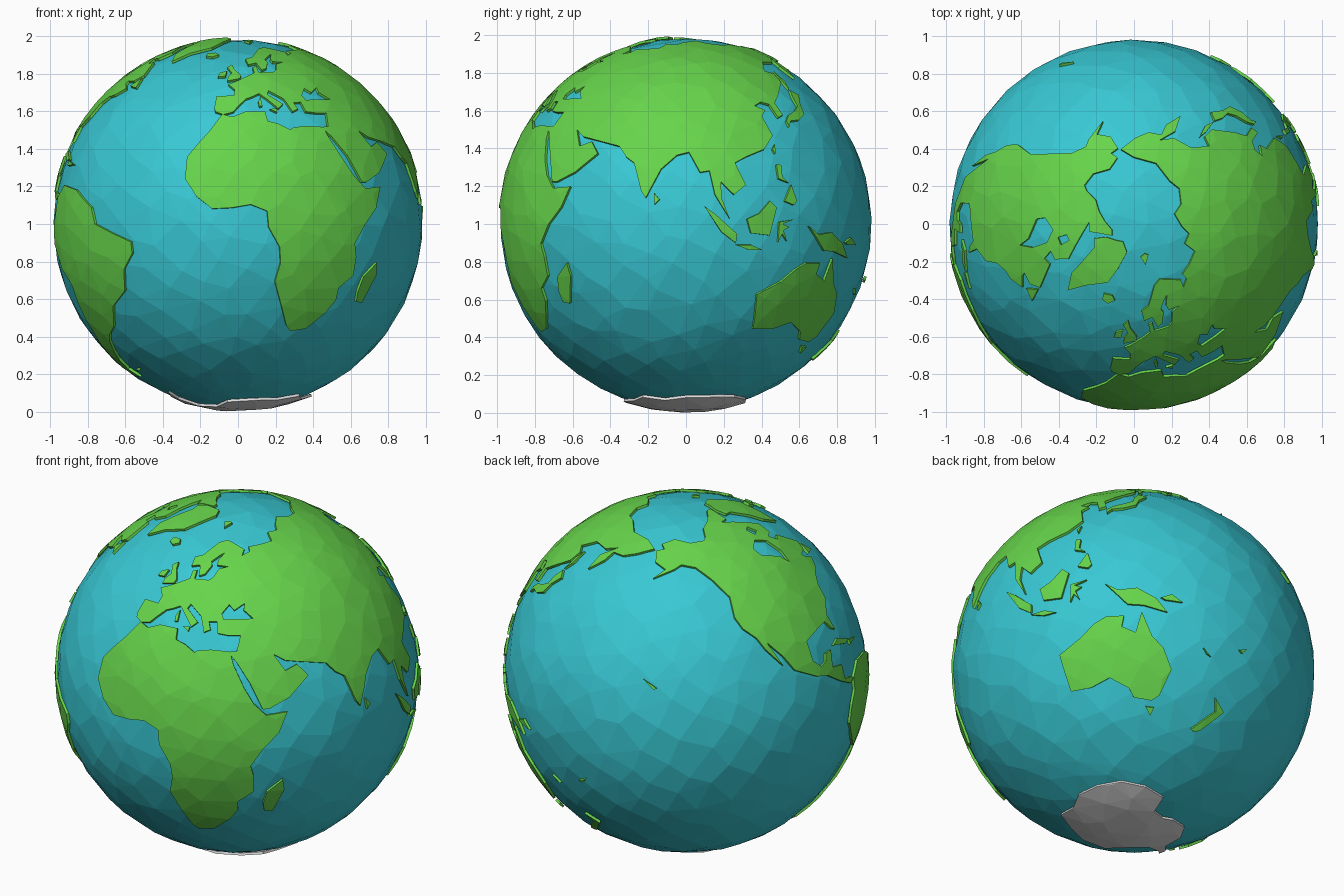
import bpy, bmesh, math, random
from mathutils import Vector
from mathutils.geometry import delaunay_2d_cdt

random.seed(4)
CENTRE = Vector((0, 0, 1))


def material(name, rgb):
    m = bpy.data.materials.new(name)
    m.diffuse_color = (*rgb, 1)
    return m


BLUE = material("sea blue", (0.04, 0.58, 0.66))
GREEN = material("land green", (0.135, 0.66, 0.07))
WHITE = material("ice white", (0.78, 0.77, 0.77))


def on_sphere(lon, lat):
    a, b = math.radians(lon), math.radians(lat)
    return Vector((math.cos(b) * math.sin(a), -math.cos(b) * math.cos(a), math.sin(b)))


def scatter(count, jitter):
    """Evenly spread, slightly irregular points on the unit sphere."""
    pts = []
    for i in range(count):
        z = 1 - (2 * i + 1) / count
        r, a = math.sqrt(1 - z * z), i * math.pi * (3 - math.sqrt(5))
        p = Vector((r * math.cos(a), r * math.sin(a), z))
        pts.append((p + Vector([random.uniform(-jitter, jitter) for _ in range(3)])).normalized())
    return pts


def finish(name, bm, mat):
    me = bpy.data.meshes.new(name)
    bm.to_mesh(me)
    bm.free()
    me.materials.append(mat)
    ob = bpy.data.objects.new(name, me)
    bpy.context.collection.objects.link(ob)
    return ob


def inside(p, loops):
    hit = False
    for lp in loops:
        for a, b in zip(lp, lp[1:] + lp[:1]):
            if (a.y > p.y) != (b.y > p.y) and p.x < a.x + (p.y - a.y) * (b.x - a.x) / (b.y - a.y):
                hit = not hit
    return hit


def coast(points):
    """Lon/lat outline to sphere points, with long edges divided."""
    ring = [on_sphere(*p) for p in points]
    out = []
    for a, b in zip(ring, ring[1:] + ring[:1]):
        n = max(1, math.ceil(a.angle(b) / 0.17))
        out += [a.lerp(b, k / n).normalized() for k in range(n)]
    return out


INNER = scatter(720, 0.035)


def land(name, outline, holes=(), mat=GREEN, radius=0.996):
    """Faceted plate that follows the globe inside a coastline."""
    rings = [coast(o) for o in (outline, *holes)]
    c = sum(rings[0], Vector()).normalized()
    e = Vector((0, 0, 1)).cross(c).normalized()
    n = c.cross(e)

    def flat(v):
        q = Vector((v.dot(e), v.dot(n)))
        return q.normalized() * c.angle(v) if q.length > 1e-6 else Vector((0, 0))

    def curved(q):
        d = q.length
        u = q / d if d > 1e-9 else q
        return c * math.cos(d) + (e * u.x + n * u.y) * math.sin(d)

    loops = [[flat(v) for v in r] for r in rings]
    verts, edges = [], []
    for lp in loops:
        s, k = len(verts), len(lp)
        edges += [(s + i, s + (i + 1) % k) for i in range(k)]
        verts += lp
    shore = list(verts)
    for v in INNER:
        if v.dot(c) > -0.3:
            q = flat(v)
            if inside(q, loops) and min((q - s).length for s in shore) > 0.05:
                verts.append(q)
    res = delaunay_2d_cdt(verts, edges, [], 0, 1e-5)
    bm = bmesh.new()
    bv = [bm.verts.new(CENTRE + curved(q) * radius) for q in res[0]]
    for f in res[2]:
        if inside(sum((res[0][i] for i in f), Vector((0, 0))) / len(f), loops):
            face = bm.faces.new([bv[i] for i in f])
            face.normal_update()
            if face.normal.dot(face.calc_center_median() - CENTRE) < 0:
                face.normal_flip()
    bmesh.ops.delete(bm, geom=[v for v in bm.verts if not v.link_faces], context='VERTS')
    ob = finish(name, bm, mat)
    mod = ob.modifiers.new("thickness", 'SOLIDIFY')
    mod.thickness, mod.offset = 0.014, -1


# Ocean: irregular faceted ball
bm = bmesh.new()
for p in scatter(520, 0.04):
    bm.verts.new(CENTRE + p * 0.983)
bmesh.ops.convex_hull(bm, input=bm.verts)
bmesh.ops.recalc_face_normals(bm, faces=bm.faces)
finish("ocean", bm, BLUE)

# Continents
land("africa", [(-6, 36), (-10, 30), (-17, 21), (-17, 14), (-13, 8.5), (-8, 4.7), (-2, 5), (4, 6), (9, 4),
                (9.5, -1), (13, -7), (13.5, -12), (12, -18), (15, -26), (18, -33), (20, -35), (26, -34),
                (32, -28.5), (35, -24), (35, -20), (40, -16), (40, -10), (39, -6), (43, 0), (48, 5), (51, 11.5),
                (44, 11), (40, 15), (37, 20), (33.5, 27), (32.5, 30), (32, 31.3), (25, 31.7), (20, 31),
                (19, 30.3), (15, 32.4), (11, 33.5), (10.5, 37), (3, 37), (-2, 35)])

europe = [(66, 69), (54, 68.5), (44, 68), (44, 66), (38, 64.5), (40, 67), (30, 70), (25, 71), (18, 69.5),
          (13, 66), (10, 63.5), (5, 62), (6, 58.5), (11, 59.5), (13, 55.5), (16, 56.5), (18.5, 60), (17.5, 61.5),
          (21.5, 64), (25, 65.3), (21.5, 62), (22, 60.3), (29, 60), (23.5, 59), (21, 55.5), (19, 54.5),
          (11, 54.2), (10.5, 57.5), (8.2, 57), (8.5, 54), (4, 52), (-1.5, 49.5), (-4.5, 48.4), (-1.5, 46),
          (-1.8, 43.4), (-9, 43.2), (-9.3, 38.5), (-8.8, 37), (-5.6, 35.9), (-2, 36.8), (0, 39), (3.2, 42),
          (6, 43), (9, 44.3), (12, 42), (16, 38.2), (18.3, 40), (12.5, 44), (13.5, 45.5), (19.3, 42),
          (21.5, 37), (24, 38), (23, 40.5), (26.3, 40.7)]
asia = [(26.5, 39.7), (27, 37), (31, 36.5), (36, 36.5), (34.5, 31.5), (32, 31.3), (32.5, 30), (34.5, 28),
        (39, 21.5), (43, 13), (45, 13), (52, 16), (59.5, 22), (56, 26), (51.5, 24.5), (48, 30), (52, 27.7),
        (57, 26.7), (67, 24.5), (70, 21), (73, 19), (76, 10), (77.5, 8), (80, 13), (82, 17), (87, 21.5),
        (91, 22.5), (94.5, 16), (97.5, 16.5), (99, 9), (103.5, 1.5), (101, 8), (101, 13), (105, 9),
        (109, 12), (106, 19), (110, 21), (117, 23.5), (121.5, 28), (119.5, 35), (122, 37.2), (118, 39),
        (121.5, 40.5), (125, 39.5), (126.5, 34.5), (129.3, 35.5), (128, 40), (132, 43), (140.5, 49), (141, 53),
        (136, 54.5), (143, 59.3), (155, 59.5), (163, 62), (156, 57), (156.7, 51), (162, 56), (163, 60),
        (171, 60.2), (179, 62.5), (190, 66), (180, 69), (160, 69.7), (140, 72.5), (128, 72), (113, 74),
        (104, 77), (87, 75), (80, 72.5), (69, 73)]
black_sea = [(28, 43.5), (29, 41.6), (36, 41.8), (41.5, 41.8), (37.5, 44.8), (38, 47), (33.5, 44.7), (31, 46.5)]
land("eurasia", europe + asia, [black_sea])

hudson_bay = [(-93, 58.5), (-82, 55), (-79.5, 51.5), (-77, 56), (-78, 61.5), (-86, 64.2), (-94, 61.5)]
foxe_basin = [(-80, 65.5), (-74, 66), (-76, 69), (-81, 68.5)]
land("north_america", [
    (-168, 65.5), (-162, 66.5), (-166, 68.5), (-156, 71.2), (-141, 69.7), (-128, 70.3), (-125, 72), (-122, 76),
    (-110, 78.5), (-95, 81), (-75, 83), (-62, 82.3), (-76, 78.5), (-80, 76), (-92, 76), (-80, 73.7), (-70, 70.5),
    (-62, 66.5), (-66, 62.3), (-72, 62), (-69, 59), (-64.5, 60), (-56, 52.5), (-60, 50), (-66, 50), (-65, 48.5),
    (-60.5, 46.5), (-66, 43.7), (-70, 43), (-74, 40.3), (-76, 35.2), (-81, 31.5), (-80.2, 26), (-82, 27),
    (-84, 30), (-90, 29.3), (-97, 27.5), (-97, 21), (-94, 18.2), (-91, 19), (-90, 21.2), (-87, 21.3),
    (-88.5, 16), (-83.3, 15), (-83, 10), (-79.5, 9.4), (-77.3, 8.2), (-80, 7.4), (-85.5, 10.3), (-92, 14.6),
    (-96.5, 15.7), (-105.5, 20.3), (-109, 25.8), (-114, 31.3), (-109.8, 23), (-115, 29), (-117.5, 33.3),
    (-122, 37), (-124.3, 41), (-124, 48), (-131, 55), (-139, 59.7), (-148, 60.8), (-152, 59), (-163, 55),
    (-157.5, 58.7), (-165, 61)], [hudson_bay, foxe_basin])

land("south_america", [(-77.3, 8.2), (-72, 12), (-62, 10.6), (-52, 5), (-50, 0), (-42, -3), (-35.2, -5.5),
                       (-35, -9), (-39, -14), (-40.5, -21), (-48, -26), (-53, -33.5), (-58, -36), (-62, -39),
                       (-65, -43), (-67.5, -46.5), (-69, -51), (-65.5, -55), (-71, -54.5), (-75, -50),
                       (-73.5, -40), (-71.5, -31), (-70.3, -19), (-76, -14), (-81, -6), (-80, 0), (-77.5, 4)])
land("greenland", [(-45, 60), (-52, 65), (-54, 70), (-60, 76), (-70, 77), (-65, 80.5), (-48, 82.5), (-32, 83.6),
                   (-14, 81), (-20, 75), (-24, 70), (-38, 65.5)], radius=1.0)
land("australia", [(114, -22), (115.5, -34), (123.5, -34), (131, -31.5), (138, -35), (140, -38), (147, -38.8),
                   (150, -37), (153.5, -28.5), (150, -22), (146, -18.5), (142.5, -10.7), (140.5, -17.5),
                   (136, -15.5), (136.8, -12), (131, -12), (127, -14), (122, -18)])
land("antarctica", [(-58, -64), (-66, -67), (-76, -73), (-100, -73), (-125, -74), (-150, -77), (-165, -79),
                    (172, -78), (170, -71.5), (150, -68.5), (130, -66.5), (110, -66.5), (90, -66.8), (72, -69),
                    (55, -66.5), (38, -69.5), (15, -70), (-10, -71.5), (-30, -77), (-60, -76), (-62, -69)],
     mat=WHITE, radius=1.0)

# Islands
land("britain", [(-5, 50), (1, 51.2), (1.5, 52.7), (-2, 56), (-3.5, 58.6), (-6, 57), (-3.2, 54), (-5, 52)])
land("ireland", [(-10, 52), (-6.3, 52.3), (-6, 55), (-9.5, 54)])
land("iceland", [(-23, 64), (-18, 63.4), (-14, 65), (-17, 66.4), (-23.5, 66)])
land("svalbard", [(16, 76.8), (25, 79.5), (20, 80.3), (11, 79.5)])
land("madagascar", [(49.5, -12), (50.3, -16), (47, -25), (44, -24.5), (43.5, -21), (44.5, -16.3)])
land("sri_lanka", [(80, 9.6), (81.8, 7.5), (80.3, 6)])
land("sumatra", [(95.5, 5.5), (99, 3), (105.8, -3), (105.5, -5.8), (101, -2.5)])
land("java", [(105.5, -6.4), (110.5, -6.4), (114.4, -8), (110, -8)])
land("borneo", [(109, 1.5), (113, 3.2), (116.8, 7), (119, 5), (116.5, -3.5), (110.3, -2.8)])
land("sulawesi", [(119.5, -5.5), (119.8, 0.6), (125, 1.4), (121, 0), (123.3, -0.9), (121.3, -2), (122.6, -5.2),
                  (120.8, -3)])
land("new_guinea", [(131, -0.8), (135, -3.2), (141, -2.6), (147, -6), (150.7, -10.4), (143, -8.5), (138, -8.2),
                    (134, -4)])
land("new_britain", [(148.5, -5.6), (152, -4.2), (155.5, -6.5), (150, -6.3)])
land("philippines_north", [(120.5, 18.5), (122.2, 18.3), (122, 14.5), (124, 12.7), (120.5, 14)])
land("philippines_south", [(122, 7), (125, 12), (126.5, 7), (125.3, 5.8)])
land("taiwan", [(121.6, 25.2), (120.8, 22), (120.1, 23.5)])
land("japan", [(130, 31.3), (131.8, 33.3), (136, 33.6), (140.8, 35.7), (142, 39.5), (145.4, 43.3), (142, 45.4),
               (140, 42), (139.8, 39), (136.8, 37.2), (132, 35.4), (129.7, 33.2)])
land("sakhalin", [(142, 46), (144, 49.3), (143, 54.3), (142, 51)])
land("new_zealand", [(172.8, -34.5), (178.4, -37.8), (175.2, -41.5), (171, -45.7), (168.5, -46.6), (166.6, -46),
                     (172, -41), (174.8, -38.5)])
land("tasmania", [(144.8, -40.8), (148.3, -41), (147, -43.6)])
land("newfoundland", [(-59, 47.7), (-53, 46.8), (-55.7, 51.4)])
land("cuba", [(-84.8, 22), (-81, 23.1), (-74.3, 20.2), (-77.5, 19.9)])
land("hispaniola", [(-74, 19.8), (-68.5, 18.6), (-74, 18.2)])
land("hawaii", [(-156, 20.2), (-154.8, 19.5), (-155.8, 19), (-159.5, 22)])
land("falklands", [(-61, -51.4), (-57.8, -51.5), (-60.5, -52.3)])
land("fiji", [(177.3, -17.4), (180, -16.3), (178.5, -18.2)])
land("new_caledonia", [(164, -20.1), (167, -22.3), (165.5, -21.7)])
land("sicily", [(12.5, 38), (15.5, 38.2), (15.1, 36.7)])
land("sardinia", [(8.5, 39), (9.7, 39.3), (9.4, 43), (8.3, 41)])
